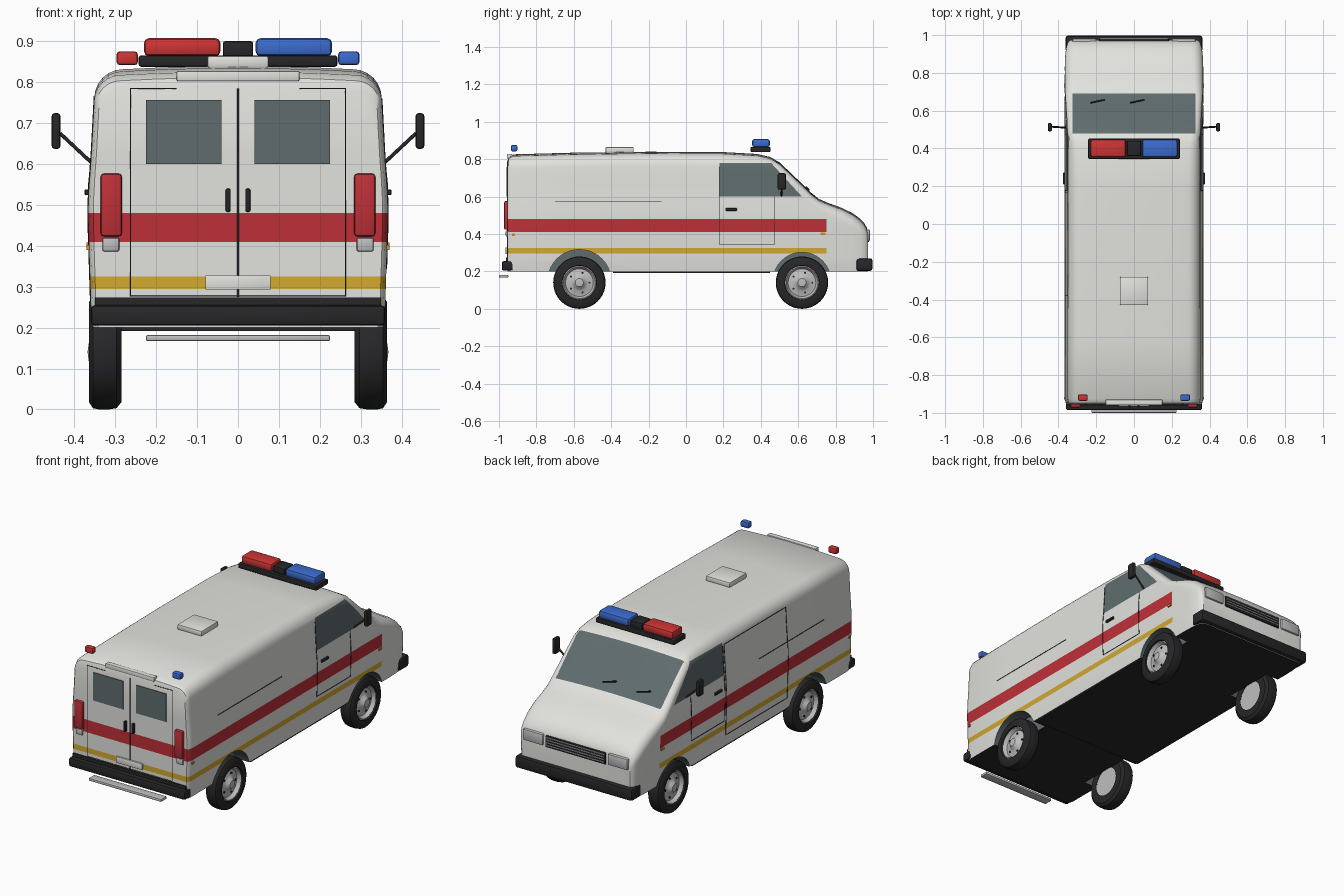
import bpy, bmesh, math
from mathutils import Vector, Matrix

cube = bpy.data.objects.get("Cube")
if cube:
    bpy.data.objects.remove(cube, do_unlink=True)


def material(name, r, g, b):
    m = bpy.data.materials.new(name)
    m.use_nodes = True
    m.diffuse_color = (r, g, b, 1)
    node = next(n for n in m.node_tree.nodes if n.type == 'BSDF_PRINCIPLED')
    node.inputs["Base Color"].default_value = (r, g, b, 1)
    return m


WHITE = material("body white", .76, .76, .73)
GLASS = material("tinted glass", .115, .15, .155)
RED = material("stripe red", .52, .03, .04)
YELLOW = material("stripe yellow", .65, .40, .03)
BLACK = material("trim black", .02, .02, .022)
SILVER = material("silver", .52, .52, .52)
BEACON_RED = material("beacon red", .62, .035, .035)
BEACON_BLUE = material("beacon blue", .045, .15, .62)
AMBER = material("amber", .75, .30, .02)


def finish(name, bm, *mats):
    bmesh.ops.recalc_face_normals(bm, faces=bm.faces)
    mesh = bpy.data.meshes.new(name)
    bm.to_mesh(mesh)
    bm.free()
    for m in mats:
        mesh.materials.append(m)
    ob = bpy.data.objects.new(name, mesh)
    bpy.context.collection.objects.link(ob)
    return ob


def box(name, x, y, z, mat, bevel=0.0):
    """Box from (low, high) ranges, optionally with bevelled edges."""
    bm = bmesh.new()
    size = [b - a for a, b in (x, y, z)]
    mid = [(a + b) / 2 for a, b in (x, y, z)]
    bmesh.ops.create_cube(bm, size=1, matrix=Matrix.Translation(mid) @ Matrix.Diagonal((*size, 1)))
    if bevel:
        bmesh.ops.bevel(bm, geom=bm.edges[:], offset=bevel, segments=2, profile=.5, affect='EDGES')
    return finish(name, bm, mat)


def pair(name, x, y, z, mat, bevel=0.0):
    box("left_" + name, x, y, z, mat, bevel)
    box("right_" + name, (-x[1], -x[0]), y, z, mat, bevel)


def tube(name, points, radius, mat):
    cu = bpy.data.curves.new(name, 'CURVE')
    cu.dimensions = '3D'
    cu.bevel_depth = radius
    cu.bevel_resolution = 1
    cu.use_fill_caps = True
    sp = cu.splines.new('POLY')
    sp.points.add(len(points) - 1)
    for p, co in zip(sp.points, points):
        p.co = (*co, 1)
    cu.materials.append(mat)
    ob = bpy.data.objects.new(name, cu)
    bpy.context.collection.objects.link(ob)


def lathe(name, profile, centre, side, mat, steps=40):
    """Spin (x, radius) points round a sideways axle."""
    bm = bmesh.new()
    verts = [bm.verts.new((centre[0] + side * x, centre[1], centre[2] + r)) for x, r in profile]
    edges = [bm.edges.new(e) for e in zip(verts, verts[1:])]
    bmesh.ops.spin(bm, geom=verts + edges, cent=centre, axis=(1, 0, 0), angle=math.tau, steps=steps)
    bmesh.ops.remove_doubles(bm, verts=bm.verts, dist=.0003)
    return finish(name, bm, mat)


def lerp(table, t):
    for a, b in zip(table, table[1:]):
        if t <= b[0]:
            k = max(0, (t - a[0]) / (b[0] - a[0]))
            return a[1] + (b[1] - a[1]) * k
    return table[-1][1]


# Body shell: cross-sections lofted from tail to nose
FLOOR = .2
SIDE = [(.2, .354), (.25, .36), (.47, .367), (.55, .365), (.6, .36), (.77, .351)]
STATIONS = [  # y, roof height, corner radius, width factor
    (-.955, .79, .05, .965), (-.948, .812, .06, .985), (-.925, .826, .065, 1), (-.6, .835, .07, 1),
    (-.2, .84, .07, 1), (.2, .838, .07, 1), (.38, .828, .065, 1), (.45, .812, .055, 1),
    (.5, .783, .045, 1), (.6, .688, .04, 1), (.67, .62, .04, 1), (.71, .588, .045, 1),
    (.76, .566, .05, 1), (.83, .541, .055, 1), (.89, .512, .06, .995), (.93, .483, .06, .985),
    (.953, .458, .05, .968), (.966, .435, .04, .95), (.973, .41, .03, .925)]
TOP = [s[:2] for s in STATIONS]


def half_section(y, top, r, k):
    edge = top - .008
    pts = []
    for i in range(11):
        z = FLOOR + (edge - r - FLOOR) * i / 10
        pts.append((lerp(SIDE, z) * k, y, z))
    cx, cz = pts[-1][0] - r, edge - r
    for i in range(1, 7):
        a = math.pi / 2 * i / 6
        pts.append((cx + r * math.cos(a), y, cz + r * math.sin(a)))
    for i in (1, 2):
        x = cx * (1 - i / 3)
        pts.append((x, y, top - .008 * (x / cx) ** 2))
    return pts


bm = bmesh.new()
rings = []
for st in STATIONS:
    right = half_section(*st)
    loop = right + [(0, st[0], st[1])] + [(-x, y, z) for x, y, z in reversed(right)]
    rings.append([bm.verts.new(p) for p in loop])
for a, b in zip(rings, rings[1:]):
    for i in range(len(a)):
        j = (i + 1) % len(a)
        bm.faces.new((a[i], a[j], b[j], b[i]))
bm.faces.new(rings[0])
bm.faces.new(rings[-1])
bmesh.ops.recalc_face_normals(bm, faces=bm.faces)


def cut(co, no, y_min=-2, y_max=2):
    faces = [f for f in bm.faces if y_min < f.calc_center_median().y < y_max]
    geom = set(faces) | {e for f in faces for e in f.edges} | {v for f in faces for v in f.verts}
    bmesh.ops.bisect_plane(bm, geom=list(geom), plane_co=co, plane_no=no, dist=1e-5)


# Stripe, window and windscreen outlines cut into the shell
for y in (.18, .48, .69, .75):
    cut((0, y, 0), (0, 1, 0))
for z in (.295, .325, .41, .48):
    cut((0, 0, z), (0, 0, 1), y_max=.75)
for z in (.6, .78):
    cut((0, 0, z), (0, 0, 1), .18, .69)
PILLAR, SLOPE = Vector((0, .62, .6)), Vector((0, .18, .165)).normalized()
cut(PILLAR, SLOPE, .18, .69)
for x in (-.325, .325):
    cut((x, 0, 0), (1, 0, 0), .48, .69)

for f in bm.faces:
    f.normal_update()
    c = f.calc_center_median()
    if f.normal.z < -.7:
        f.material_index = 4
    elif c.y < .75 and .41 < c.z < .48:
        f.material_index = 2
    elif c.y < .75 and .295 < c.z < .325:
        f.material_index = 3
    elif .48 < c.y < .69 and abs(c.x) < .325 and f.normal.z > .3:
        f.material_index = 1
    elif .18 < c.y < .69 and .6 < c.z < .78 and (c - PILLAR).dot(SLOPE) < 0 and abs(c.x) > .3:
        f.material_index = 1
body = finish("body_shell", bm, WHITE, GLASS, RED, YELLOW, BLACK)

# Wheel arches cut out of the shell, then the wheels
TYRE = [(0, .08), (0, .122), (.012, .137), (.03, .14), (.055, .14), (.07, .137), (.08, .122), (.08, .092), (.06, .088)]
RIM = [(.005, 0), (.005, .085), (.07, .092), (.074, .085), (.055, .074), (.06, .045), (.066, .035), (.08, .022), (.083, 0)]
for end, y, arch in (("rear", -.57, .17), ("front", .62, .155)):
    for side, label in ((1, "left"), (-1, "right")):
        cutter = lathe("arch_cutter", [(0, 0), (0, arch), (.2, arch), (.2, 0)], (side * .272, y, .147), side, GLASS)
        mod = body.modifiers.new("arch", 'BOOLEAN')
        mod.operation, mod.solver, mod.object = 'DIFFERENCE', 'EXACT', cutter
        mod.material_mode = 'TRANSFER'
        bpy.context.view_layer.objects.active = body
        bpy.ops.object.modifier_apply(modifier=mod.name)
        bpy.data.objects.remove(cutter, do_unlink=True)
        hub = (side * .285, y, .14)
        lathe(f"{end}_{label}_tyre", TYRE, hub, side, BLACK)
        lathe(f"{end}_{label}_rim", RIM, hub, side, SILVER)
        for i in range(5):
            a = math.tau * i / 5
            nut = (side * .34, y + .055 * math.cos(a), .14 + .055 * math.sin(a))
            lathe(f"{end}_{label}_wheel_nut", [(0, .006), (.008, .006), (.008, 0)], nut, side, BLACK, 6)

# Bumpers, sill and rear step
box("front_bumper", (-.362, .362), (.91, .997), (.203, .27), BLACK, .012)
box("rear_bumper", (-.36, .36), (-.985, -.925), (.205, .255), BLACK, .01)
box("rear_bumper_top", (-.35, .35), (-.962, -.94), (.25, .274), BLACK)
box("sill", (-.352, .352), (-.39, .45), (.192, .202), BLACK)
box("rear_step", (-.225, .225), (-1, -.95), (.167, .182), SILVER, .004)

# Rear doors: glass plates, handles, lamps, plate and header panel
pair("rear_window", (.04, .225), (-.959, -.95), (.6, .757), GLASS)
pair("rear_door_handle", (.018, .03), (-.972, -.95), (.483, .54), BLACK, .004)
pair("tail_light", (.284, .336), (-.972, -.94), (.423, .577), RED, .008)
pair("reversing_light", (.29, .332), (-.964, -.94), (.386, .42), SILVER, .006)
box("number_plate", (-.08, .08), (-.964, -.95), (.293, .328), WHITE, .002)
box("rear_header_panel", (-.15, .15), (-.958, -.93), (.803, .828), WHITE, .003)
tube("rear_door_seam", [(0, -.955, .275), (0, -.955, .785)], .003, BLACK)
tube("rear_door_outline", [(.15, -.955, .785), (.263, -.955, .785), (.263, -.955, .277), (-.263, -.955, .277),
                           (-.263, -.955, .785), (-.15, -.955, .785)], .0018, BLACK)


# Side door seams that hug the body sides
def seam(name, side, corners):
    pts = []
    for (y0, z0), (y1, z1) in zip(corners, corners[1:]):
        for i in range(9):
            z = z0 + (z1 - z0) * i / 8
            pts.append((side * lerp(SIDE, z), y0 + (y1 - y0) * i / 8, z))
    tube(name, pts, .002, BLACK)


for side, label in ((1, "left"), (-1, "right")):
    seam(label + "_door_seam", side, [(.178, .76), (.178, .345), (.475, .345), (.475, .6)])
    seam(label + "_trim_line", side, [(-.7, .575), (-.13, .575)])
    # Door mirror on its arm
    tube(label + "_mirror_arm", [(side * .36, .51, .605), (side * .435, .515, .675)], .005, BLACK)
    box(label + "_mirror", tuple(sorted((side * .434, side * .456))), (.49, .535), (.637, .725), BLACK, .008)
seam("sliding_door_seam", -1, [(.165, .765), (.165, .26), (-.38, .26), (-.38, .765), (.165, .765)])
pair("side_door_handle", (.36, .376), (.21, .272), (.524, .538), BLACK, .004)
pair("front_marker", (.36, .371), (.72, .745), (.396, .408), AMBER)
pair("rear_marker", (.355, .371), (-.93, -.915), (.39, .402), AMBER)

# Nose: headlights, grille and wipers
pair("headlight", (.2, .325), (.94, .983), (.362, .425), SILVER, .008)
box("grille", (-.185, .185), (.95, .98), (.358, .422), BLACK, .004)
for i in range(4):
    z = .37 + .0145 * i
    box("grille_bar", (-.18, .18), (.97, .984), (z, z + .004), SILVER)
for x in (-.23, -.02):
    tube("wiper", [(x + dx, y, lerp(TOP, y) + .004) for dx, y in ((0, .642), (.075, .658))], .004, BLACK)

# Roof: light bar, hatch and rear beacons
box("light_bar_base", (-.243, .243), (.345, .452), (.838, .866), BLACK, .006)
box("light_bar_centre", (-.037, .037), (.36, .44), (.862, .901), BLACK, .006)
box("light_bar_red", (-.23, -.043), (.354, .448), (.864, .908), BEACON_RED, .012)
box("light_bar_blue", (.043, .23), (.354, .448), (.864, .908), BEACON_BLUE, .012)
box("roof_hatch", (-.075, .075), (-.43, -.28), (.835, .865), WHITE, .006)
for name, x, mat in (("rear_beacon_red", -.271, BEACON_RED), ("rear_beacon_blue", .271, BEACON_BLUE)):
    box(name, (x - .026, x + .026), (-.936, -.902), (.842, .876), mat, .008)

# Smooth shading with sharp edges kept
bpy.ops.object.select_all(action='DESELECT')
for ob in bpy.context.collection.objects:
    if ob.type == 'MESH':
        ob.select_set(True)
        bpy.context.view_layer.objects.active = ob
bpy.ops.object.shade_smooth_by_angle(angle=math.radians(35))
